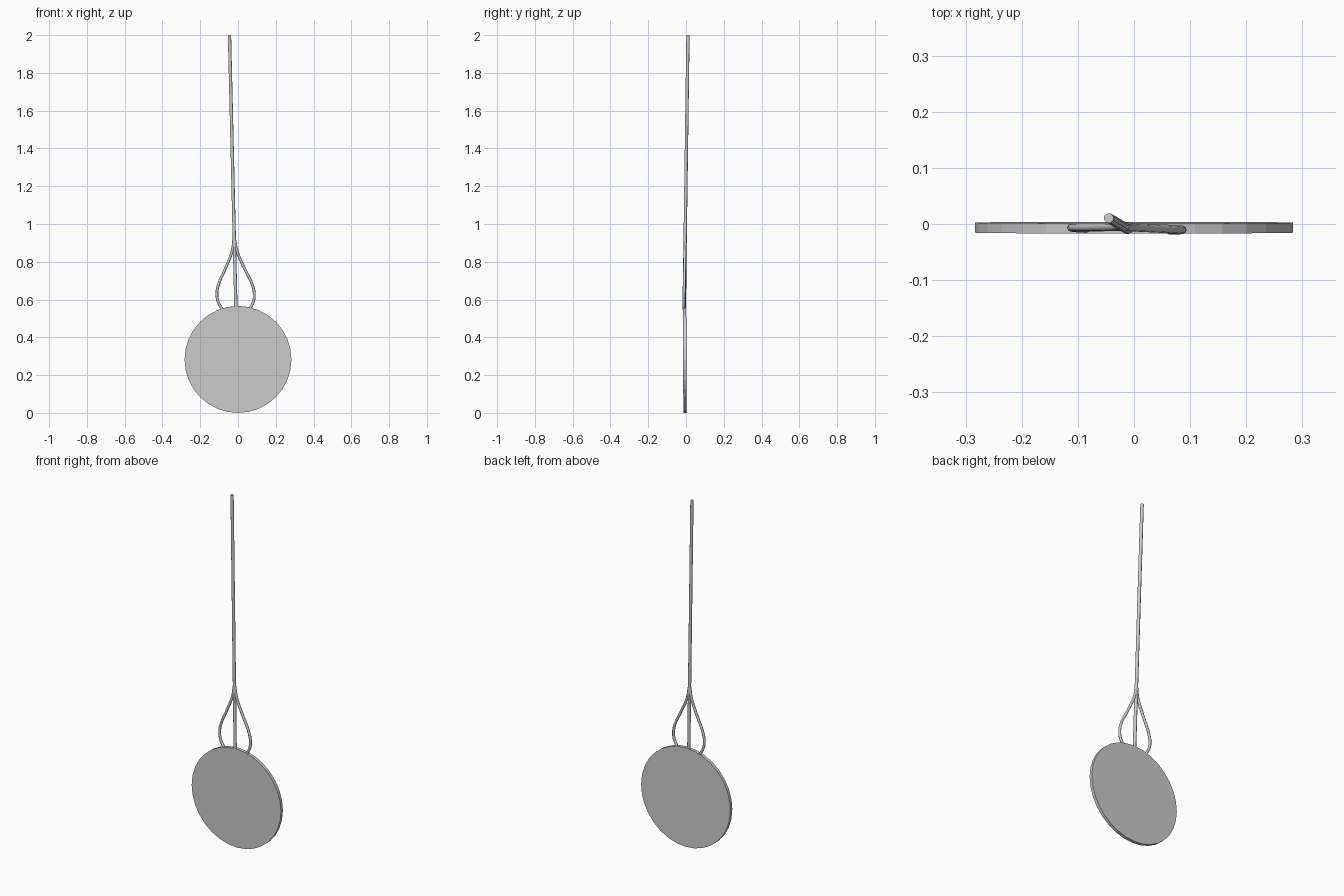
import bpy, math

if "Cube" in bpy.data.objects:
    bpy.data.objects.remove(bpy.data.objects["Cube"])


def tube(name, points, radius, smooth_path):
    """Round bar swept along a path, converted to a mesh."""
    cu = bpy.data.curves.new(name, 'CURVE')
    cu.dimensions = '3D'
    cu.bevel_depth = radius
    cu.bevel_resolution = 2
    cu.use_fill_caps = True
    if smooth_path:
        sp = cu.splines.new('BEZIER')
        sp.bezier_points.add(len(points) - 1)
        for bp, p in zip(sp.bezier_points, points):
            bp.co = p
            bp.handle_left_type = bp.handle_right_type = 'AUTO'
        sp.resolution_u = 5
    else:
        sp = cu.splines.new('POLY')
        sp.points.add(len(points) - 1)
        for pt, p in zip(sp.points, points):
            pt.co = (*p, 1)
    ob = bpy.data.objects.new(name, cu)
    bpy.context.collection.objects.link(ob)
    bpy.ops.object.select_all(action='DESELECT')
    ob.select_set(True)
    bpy.context.view_layer.objects.active = ob
    bpy.ops.object.convert(target='MESH')
    bpy.ops.object.shade_smooth_by_angle(angle=math.radians(50))
    return bpy.context.object


# Rod leans slightly left and back towards its top
BOTTOM, TOP = (-0.011, -0.0095, 0.555), (-0.045, 0.0105, 2.0)


def on_rod(z):
    t = (z - BOTTOM[2]) / (TOP[2] - BOTTOM[2])
    return [a + (b - a) * t for a, b in zip(BOTTOM, TOP)]


# Round flat plate at the bottom
bpy.ops.mesh.primitive_cylinder_add(vertices=32, radius=0.283, depth=0.018,
                                    location=(0, -0.0065, 0.283),
                                    rotation=(math.radians(90.3), 0, 0))
bpy.context.object.name = "round_plate"

# Long rod
tube("rod", [BOTTOM, TOP], 0.009, False)

# Pair of curved braces: (sideways offset from rod, height)
profile = [(0.003, 0.915), (0.012, 0.86), (0.054, 0.757), (0.089, 0.68),
           (0.099, 0.625), (0.092, 0.585), (0.073, 0.55)]
for side, name in ((-1, "left_brace"), (1, "right_brace")):
    path = []
    for off, z in profile:
        x, y, _ = on_rod(z)
        path.append((x + side * off, y - side * off * 0.02, z))
    tube(name, path, 0.0075, True)
